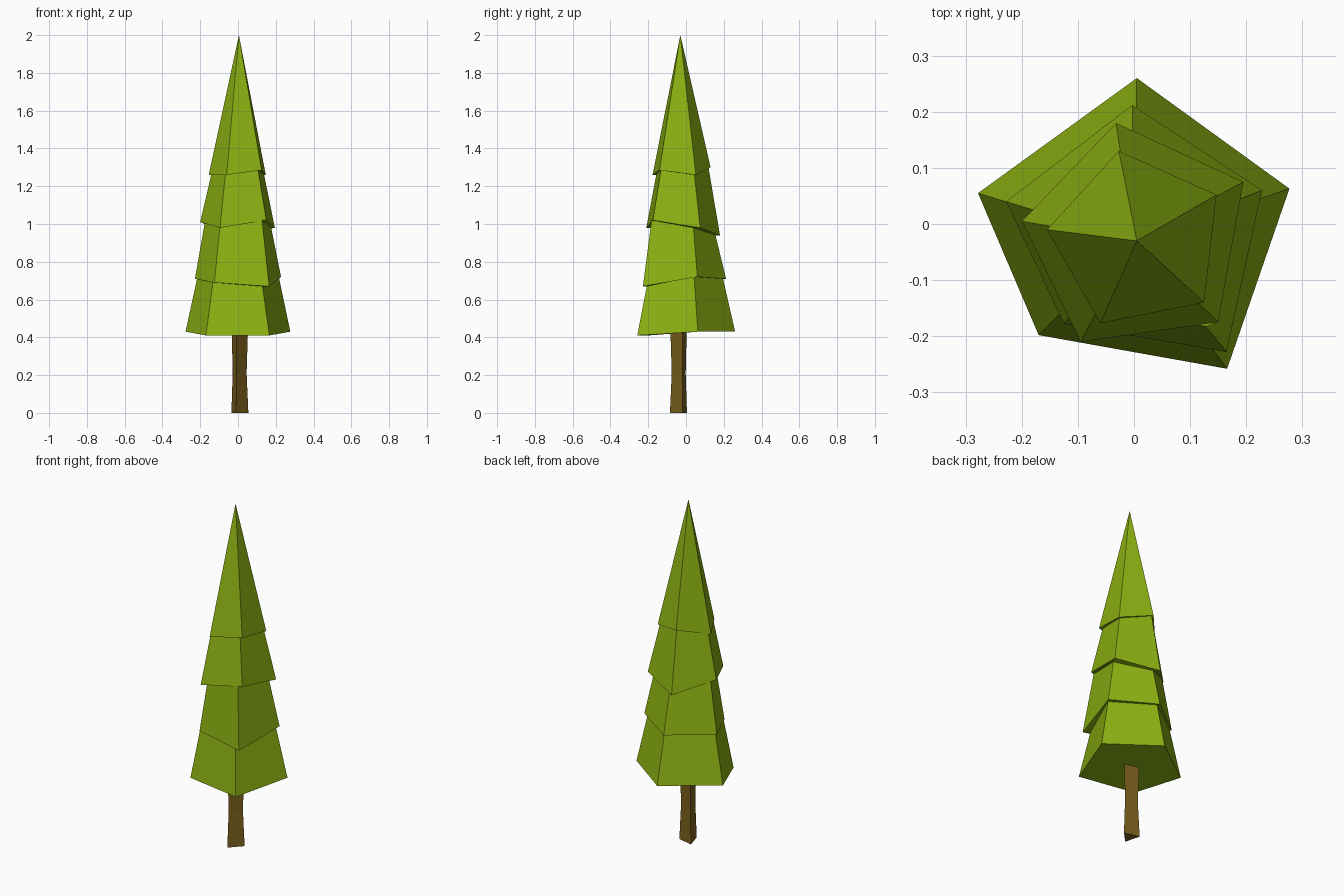
import bpy, bmesh
from mathutils import Vector

if "Cube" in bpy.data.objects:
    bpy.data.objects.remove(bpy.data.objects["Cube"])


def material(name, rgb):
    m = bpy.data.materials.new(name)
    m.diffuse_color = (*rgb, 1)
    m.use_nodes = True
    m.node_tree.nodes["Principled BSDF"].inputs["Base Color"].default_value = m.diffuse_color
    return m


def loft(name, rings, mat, apex=None):
    """Skin a stack of equal-sided rings; close with caps or a pointed apex."""
    bm = bmesh.new()
    loops = [[bm.verts.new(p) for p in ring] for ring in rings]
    n = len(loops[0])
    for a, b in zip(loops, loops[1:]):
        for i in range(n):
            j = (i + 1) % n
            bm.faces.new((a[i], a[j], b[j], b[i]))
    bm.faces.new(loops[0])
    if apex:
        tip = bm.verts.new(apex)
        for i in range(n):
            bm.faces.new((loops[-1][i], loops[-1][(i + 1) % n], tip))
    else:
        bm.faces.new(loops[-1])
    bmesh.ops.recalc_face_normals(bm, faces=bm.faces)
    mesh = bpy.data.meshes.new(name)
    bm.to_mesh(mesh)
    bm.free()
    mesh.materials.append(mat)
    obj = bpy.data.objects.new(name, mesh)
    bpy.context.collection.objects.link(obj)
    return obj


green = material("needles", (0.26, 0.44, 0.006))
brown = material("bark", (0.20, 0.12, 0.012))

# Foliage: irregular pentagon skirts, bottom to top
tiers = [
    [(.005, .26, .43), (.277, .063, .43), (.166, -.258, .41), (-.17, -.198, .41), (-.278, .055, .43)],
    [(-.003, .212, .71), (.228, .06, .72), (.165, -.228, .67), (-.125, -.178, .69), (-.228, .04, .71)],
    [(-.032, .18, .94), (.195, .075, .98), (.15, -.175, 1.02), (-.095, -.21, .98), (-.2, .005, 1.01)],
    [(-.027, .13, 1.30), (.147, .052, 1.26), (.125, -.14, 1.285), (-.06, -.177, 1.26), (-.155, -.01, 1.26)],
]
tip = (.005, -.03, 2.0)
rings = []
for k, tier in enumerate(tiers):
    rings.append(tier)
    if k < 3:
        # top of the skirt, tucked under the next one
        s = (.78, .77, .71)[k]
        rings.append([(p[0] * s, -.03 + (p[1] + .03) * s, q[2])
                      for p, q in zip(tier, tiers[k + 1])])
loft("foliage", rings, green, tip)

# Trunk: three-sided with a slight waist
base = [(-.01, -.085), (.055, -.017), (-.035, .005)]
cx, cy = .003, -.032
loft("trunk", [[(cx + (x - cx) * s, cy + (y - cy) * s, z) for x, y in base]
               for z, s in ((0, 1), (.21, .82), (.43, .95))], brown)
